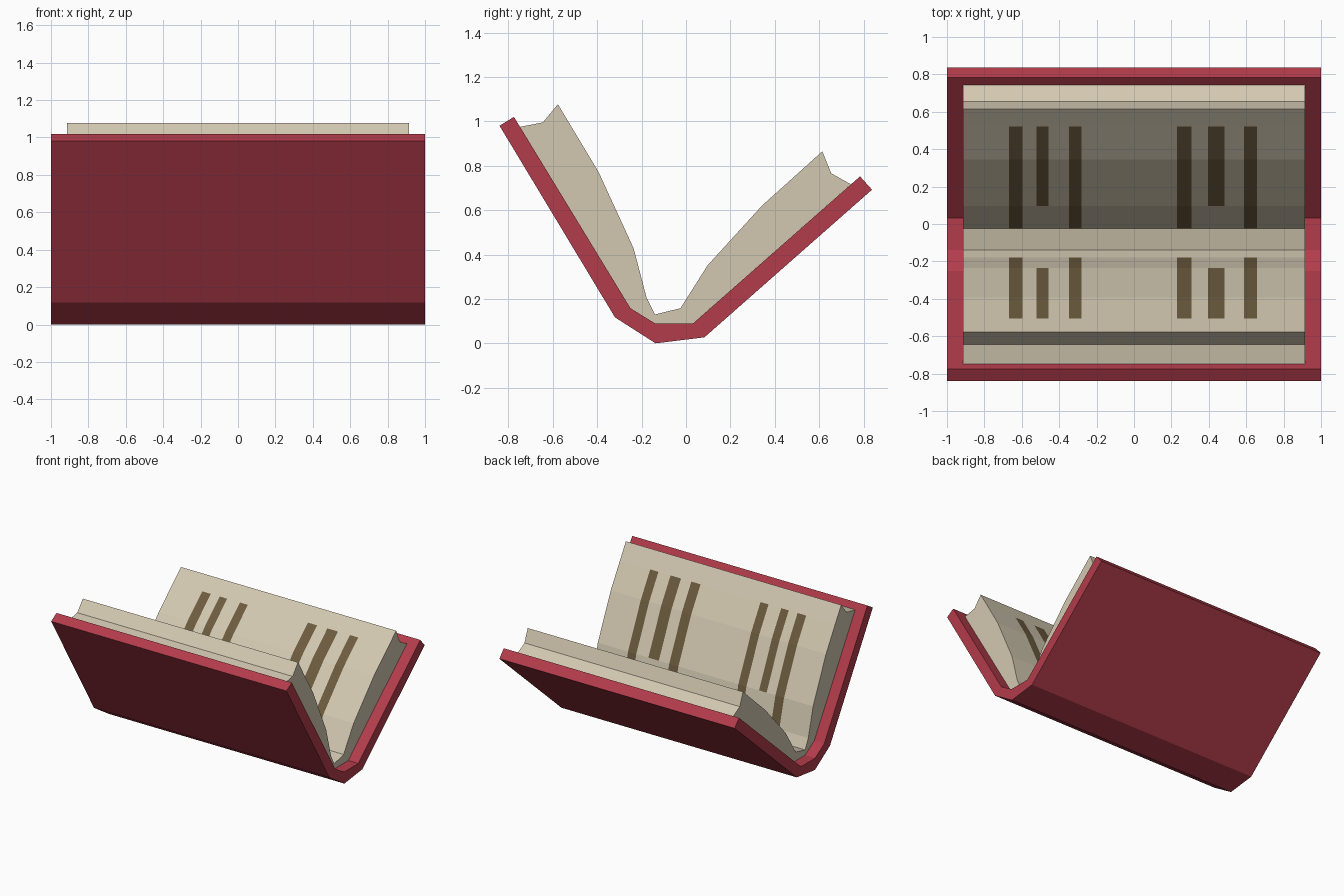
import bpy, bmesh

if "Cube" in bpy.data.objects:
    bpy.data.objects.remove(bpy.data.objects["Cube"])


def material(name, rgb):
    m = bpy.data.materials.new(name)
    m.diffuse_color = (*rgb, 1)
    m.use_nodes = True
    m.node_tree.nodes["Principled BSDF"].inputs["Base Color"].default_value = m.diffuse_color
    return m


def extrude_profile(name, profile, xs, mats, pick=lambda x, i: 0):
    """Sweep a closed (y, z) profile through the x stations; pick chooses a material per face."""
    bm = bmesh.new()
    rings = [[bm.verts.new((x, y, z)) for y, z in profile] for x in xs]
    n = len(profile)
    for k in range(len(xs) - 1):
        a, b = rings[k], rings[k + 1]
        for i in range(n):
            j = (i + 1) % n
            f = bm.faces.new((a[i], a[j], b[j], b[i]))
            f.material_index = pick((xs[k] + xs[k + 1]) / 2, i)
    bm.faces.new(rings[0])
    bm.faces.new(rings[-1])
    bmesh.ops.recalc_face_normals(bm, faces=bm.faces)
    me = bpy.data.meshes.new(name)
    bm.to_mesh(me)
    bm.free()
    for m in mats:
        me.materials.append(m)
    ob = bpy.data.objects.new(name, me)
    bpy.context.collection.objects.link(ob)
    return ob


red = material("cover_red", (0.45, 0.045, 0.07))
cream = material("paper", (0.65, 0.58, 0.44))
brown = material("ink", (0.15, 0.105, 0.05))

# Cover: two boards and a bent spine
cover_inner = [(-0.775, 1.02), (-0.25, 0.158), (-0.14, 0.09), (0.032, 0.09), (0.784, 0.752)]
cover_outer = [(0.838, 0.692), (0.083, 0.027), (-0.137, 0.0), (-0.32, 0.117), (-0.84, 0.98)]
extrude_profile("book_cover", cover_inner + cover_outer, [-1, 1], [red])

# Page block: curved open pages resting on the inside of the cover
pages = [(-0.748, 0.975), (-0.645, 0.995), (-0.577, 1.077), (-0.505, 0.957),
         (-0.393, 0.77), (-0.236, 0.428), (-0.178, 0.207), (-0.14, 0.13),
         (-0.025, 0.158), (0.097, 0.351), (0.344, 0.622), (0.52, 0.78),
         (0.614, 0.865), (0.654, 0.766), (0.743, 0.716),
         (0.032, 0.09), (-0.14, 0.09), (-0.25, 0.158)]

# Printed columns: x range and whether the column stops short of the gutter
columns = [(-0.668, -0.595, False), (-0.52, -0.456, True), (-0.348, -0.28, False),
           (0.23, 0.308, False), (0.396, 0.485, True), (0.588, 0.658, False)]


def ink(x, i):
    for x0, x1, short in columns:
        if x0 < x < x1:
            return int(i in ((3, 4, 9, 10) if short else (3, 4, 5, 8, 9, 10)))
    return 0


stations = [-0.915] + [v for c in columns for v in c[:2]] + [0.915]
extrude_profile("pages", pages, stations, [cream, brown], ink)
